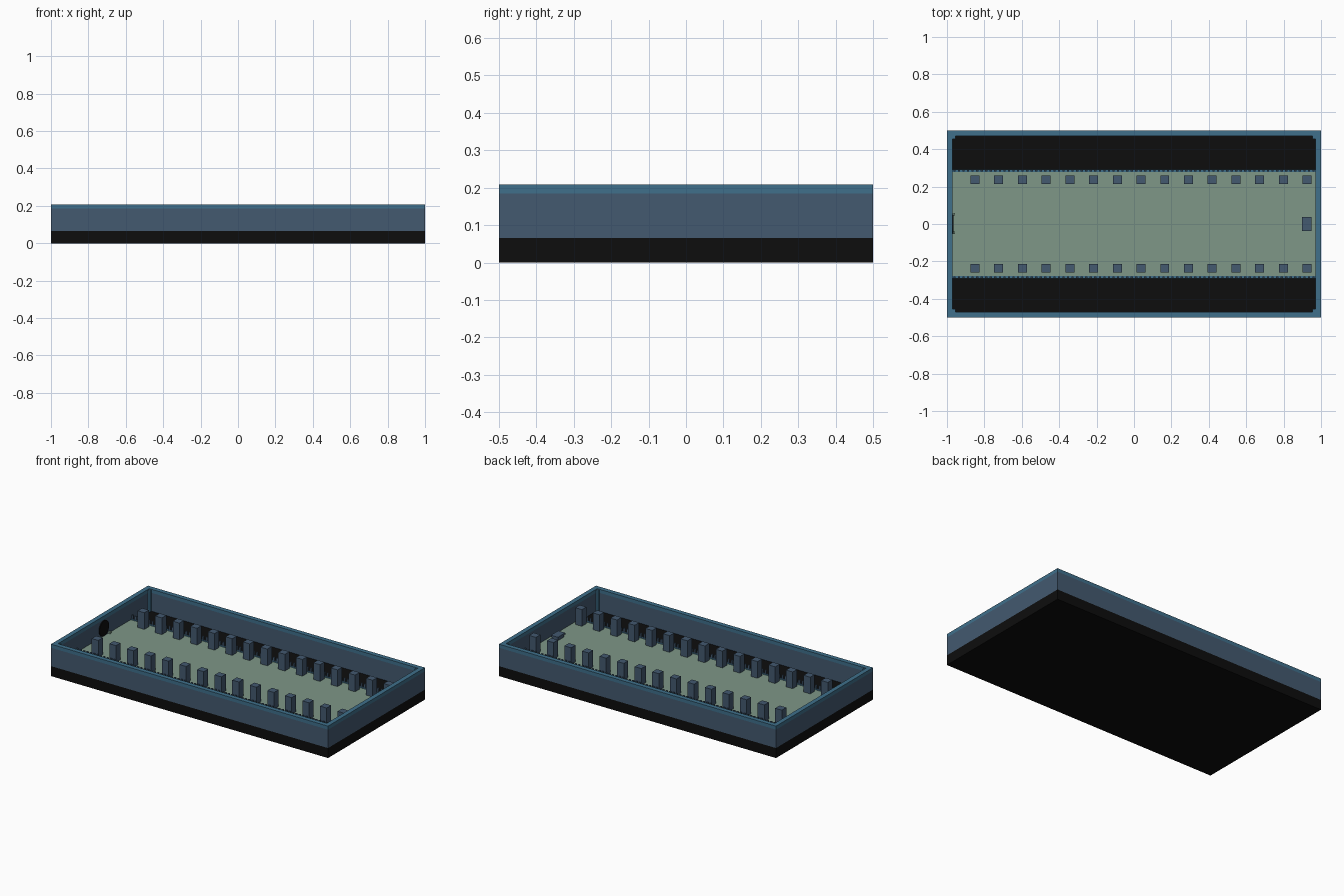
import bpy, bmesh, math
from mathutils import Matrix, Vector

cube = bpy.data.objects.get("Cube")
if cube:
    bpy.data.objects.remove(cube, do_unlink=True)


def material(name, rgb):
    m = bpy.data.materials.new(name)
    m.use_nodes = True
    m.diffuse_color = (*rgb, 1)
    m.node_tree.nodes["Principled BSDF"].inputs["Base Color"].default_value = (*rgb, 1)
    return m


slate = material("slate blue", (0.056, 0.1, 0.16))
teal = material("teal trim", (0.05, 0.16, 0.26))
green = material("sage floor", (0.21, 0.31, 0.245))
black = material("black stone", (0.004, 0.004, 0.004))


def boxes(name, mat, spans):
    """One object made of boxes, each given as (x0, x1, y0, y1, z0, z1)."""
    bm = bmesh.new()
    for x0, x1, y0, y1, z0, z1 in spans:
        centre = Vector(((x0 + x1) / 2, (y0 + y1) / 2, (z0 + z1) / 2))
        size = Matrix.Diagonal((x1 - x0, y1 - y0, z1 - z0, 1))
        bmesh.ops.create_cube(bm, size=1, matrix=Matrix.Translation(centre) @ size)
    return finish(name, mat, bm)


def finish(name, mat, bm):
    mesh = bpy.data.meshes.new(name)
    bm.to_mesh(mesh)
    bm.free()
    mesh.materials.append(mat)
    obj = bpy.data.objects.new(name, mesh)
    bpy.context.collection.objects.link(obj)
    return obj


def frame(name, mat, z0, z1, t=0.03):
    """Rectangular ring around the hall."""
    spans = []
    for s in (-1, 1):
        y0, y1 = sorted((s * 0.5, s * (0.5 - t)))
        x0, x1 = sorted((s, s * (1 - t)))
        spans.append((-1, 1, y0, y1, z0, z1))
        spans.append((x0, x1, t - 0.5, 0.5 - t, z0, z1))
    return boxes(name, mat, spans)


BASE, FLOOR, WALL, TOP = 0.065, 0.078, 0.185, 0.208

# Shell: foundation, walls and the coloured rim
boxes("foundation", black, [(-1, 1, -0.5, 0.5, 0, BASE)])
frame("walls", slate, BASE, WALL)
frame("wall_rim", teal, WALL, TOP)

# Raised floor between the two dark side aisles
boxes("floor", green, [(-0.97, 0.97, -0.28, 0.28, BASE, FLOOR)])

# Slim posts in the inner corners
corners = []
for sx in (-1, 1):
    for sy in (-1, 1):
        x, y = sx * 0.9625, sy * 0.4625
        corners.append((x - 0.0075, x + 0.0075, y - 0.0075, y + 0.0075, BASE, TOP - 0.005))
boxes("corner_posts", teal, corners)

# Two rows of square pillars, and a fence of small posts behind each row
pillars, curbs, posts = [], [], []
for side in (-1, 1):
    y = side * 0.237
    for i in range(15):
        x = -0.85 + i * 0.1268
        pillars.append((x - 0.024, x + 0.024, y - 0.023, y + 0.023, FLOOR, 0.187))
    y = side * 0.285
    curbs.append((-0.97, 0.97, y - 0.006, y + 0.006, BASE, FLOOR + 0.006))
    for i in range(80):
        x = -0.96 + i * 0.0243
        posts.append((x - 0.006, x + 0.006, y - 0.005, y + 0.005, FLOOR, FLOOR + 0.03))
boxes("pillars", slate, [p for p in pillars if p[0] < 0.93])
boxes("fence_curbs", teal, curbs)
boxes("fence_posts", slate, posts)

# Low table at the far end
boxes("table", slate, [(0.902, 0.945, -0.032, 0.032, FLOOR, 0.094),
                       (0.898, 0.949, -0.038, 0.038, 0.094, 0.104)])

# Round dark doorway with a small block at each side
bm = bmesh.new()
place = Matrix.Translation((-0.968, 0, 0.13)) @ Matrix.Rotation(math.pi / 2, 4, "Y")
bmesh.ops.create_cone(bm, cap_ends=True, segments=24, radius1=0.05, radius2=0.05,
                      depth=0.006, matrix=place)
finish("doorway", black, bm)
boxes("doorway_blocks", green, [(-0.97, -0.956, y - 0.007, y + 0.007, FLOOR, FLOOR + 0.012)
                                for y in (-0.047, 0.053)])
